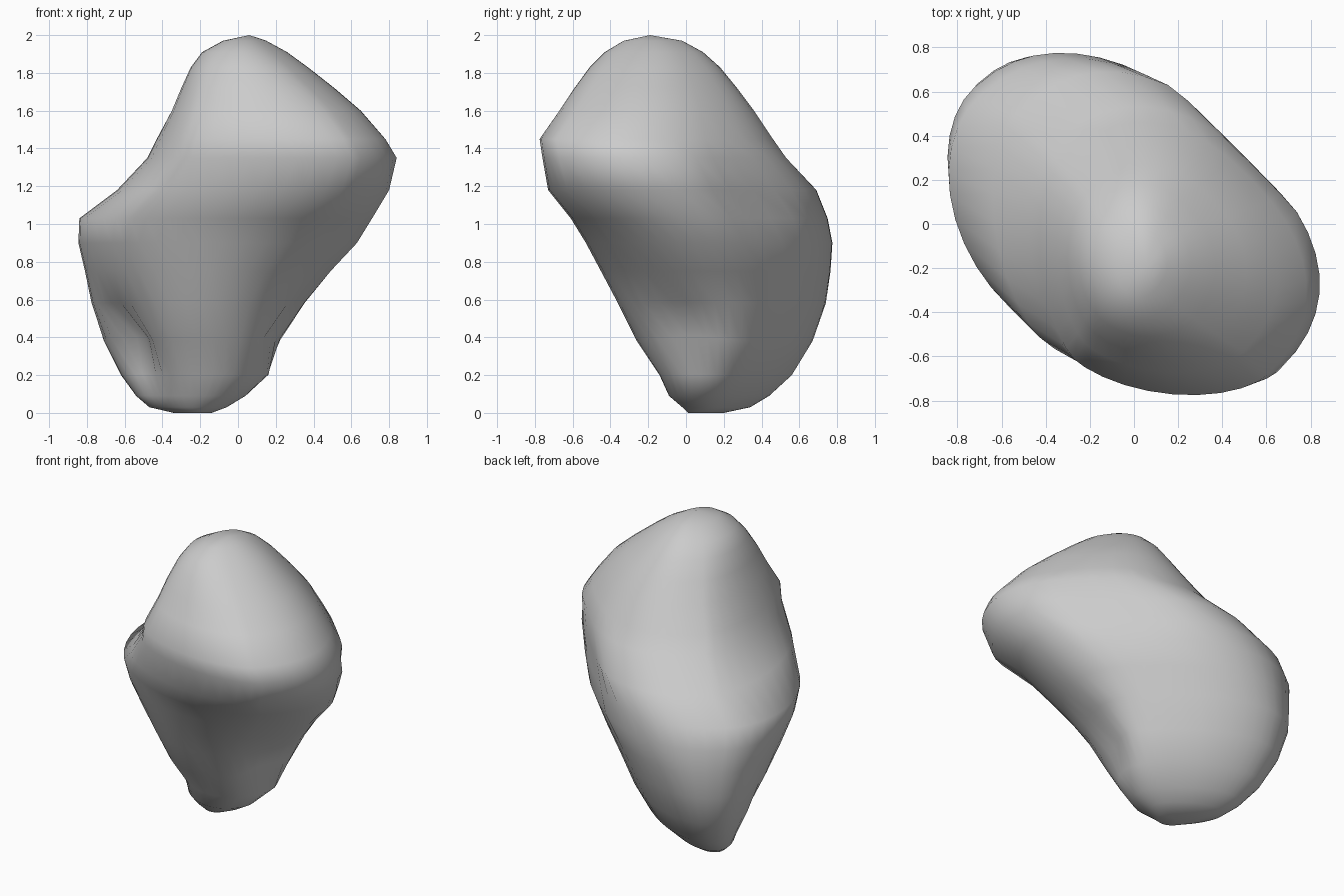
import bpy, bmesh, math
from mathutils import Vector

if "Cube" in bpy.data.objects:
    bpy.data.objects.remove(bpy.data.objects["Cube"])

# Horizontal slices: z, xmin, xmax, ymin, ymax, diagonal elongation, front-left corner fullness
SLICES = [
    (0.00, -0.34, -0.14, 0.01, 0.20, 1.6, 1.0),
    (0.03, -0.47, -0.06, -0.02, 0.34, 1.7, 1.0),
    (0.09, -0.54, 0.04, -0.09, 0.44, 1.7, 1.0),
    (0.20, -0.62, 0.17, -0.14, 0.56, 1.6, 1.0),
    (0.38, -0.71, 0.27, -0.26, 0.67, 1.45, 1.0),
    (0.58, -0.775, 0.37, -0.36, 0.74, 1.37, 1.0),
    (0.75, -0.81, 0.49, -0.45, 0.765, 1.3, 1.04),
    (0.90, -0.845, 0.63, -0.53, 0.775, 1.27, 1.08),
    (1.03, -0.84, 0.71, -0.61, 0.75, 1.27, 1.08),
    (1.18, -0.64, 0.80, -0.73, 0.69, 1.25, 1.25),
    (1.35, -0.48, 0.84, -0.76, 0.53, 1.2, 1.3),
    (1.45, -0.43, 0.78, -0.775, 0.46, 1.18, 1.3),
    (1.60, -0.35, 0.65, -0.67, 0.36, 1.12, 1.25),
    (1.72, -0.30, 0.51, -0.59, 0.27, 1.08, 1.2),
    (1.83, -0.25, 0.37, -0.51, 0.18, 1.05, 1.1),
    (1.91, -0.19, 0.26, -0.43, 0.09, 1.0, 1.0),
    (1.97, -0.08, 0.15, -0.33, -0.02, 0.95, 1.0),
]
SEGMENTS = 40


def ring(z, x0, x1, y0, y1, k, full):
    """Rounded diagonal outline, flatter on the back right, fitted to bounds."""
    pts = []
    taper = 0.22 * min(1, max(0, 1.1 - z) / 0.6)   # lower body narrows to the back left
    for i in range(SEGMENTS):
        t = 2 * math.pi * i / SEGMENTS
        c, s = math.cos(t), math.sin(t)
        p = 0.85 if s > 0 else full
        u = k * math.copysign(abs(c) ** p, c)
        v = math.copysign(abs(s) ** p, s) * (1 - taper * c)
        pts.append((v - u, v + u))
    xs, ys = [p[0] for p in pts], [p[1] for p in pts]
    fit = lambda a, vals, lo, hi: lo + (a - min(vals)) / (max(vals) - min(vals)) * (hi - lo)
    out = []
    for a, b in pts:
        x, y = fit(a, xs, x0, x1), fit(b, ys, y0, y1)
        over = max(0, (x + y) - 0.80) * 0.45      # flat back-right side
        out.append(Vector((x - over, y - over, z)))
    return out


# Hollows: centre, push, radius
DENTS = [
    (Vector((-0.58, 0.07, 0.36)), Vector((0.10, 0.12, 0.02)), 0.17),
    (Vector((0.21, 0.03, 0.44)), Vector((-0.11, 0.02, 0.04)), 0.16),
]


def dent(p):
    q = p.copy()
    for c, push, r in DENTS:
        q += push * math.exp(-((p - c).length / r) ** 2)
    return q


# Boulder body
bm = bmesh.new()
rings = [[bm.verts.new(dent(p)) for p in ring(*s)] for s in SLICES]
for low, high in zip(rings, rings[1:]):
    for i in range(SEGMENTS):
        j = (i + 1) % SEGMENTS
        bm.faces.new((low[i], low[j], high[j], high[i]))
bottom = bm.verts.new((-0.24, 0.1, 0.0))
top = bm.verts.new((0.06, -0.19, 2.0))
for i in range(SEGMENTS):
    j = (i + 1) % SEGMENTS
    bm.faces.new((bottom, rings[0][j], rings[0][i]))
    bm.faces.new((top, rings[-1][i], rings[-1][j]))
bmesh.ops.recalc_face_normals(bm, faces=bm.faces)
for f in bm.faces:
    f.smooth = True
mesh = bpy.data.meshes.new("boulder")
bm.to_mesh(mesh)
bm.free()
boulder = bpy.data.objects.new("boulder", mesh)
bpy.context.collection.objects.link(boulder)
